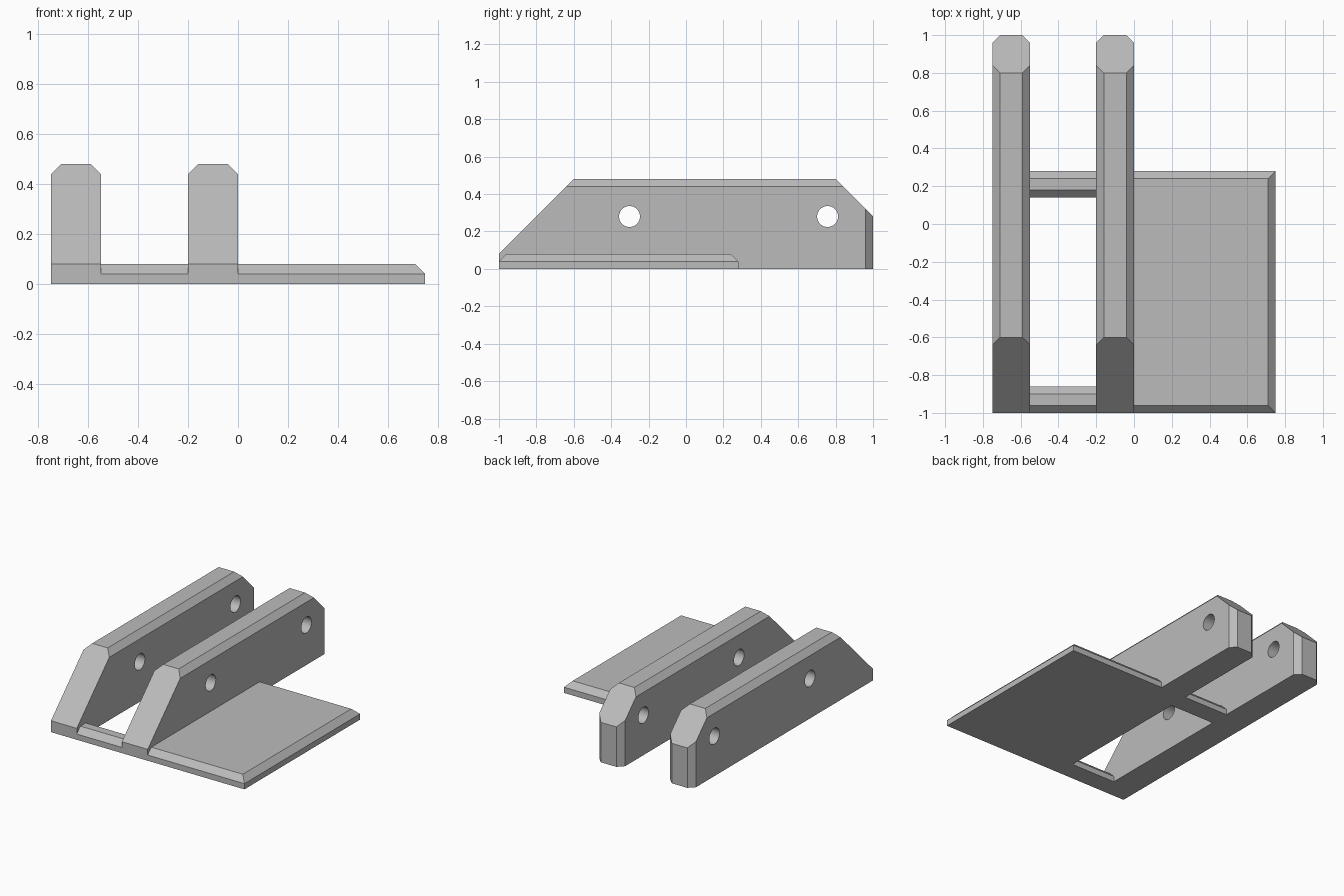
import bpy, bmesh, math
from mathutils import Vector

if "Cube" in bpy.data.objects:
    bpy.data.objects.remove(bpy.data.objects["Cube"])

C = 0.04  # chamfer size

grey = bpy.data.materials.new("plain grey")
grey.diffuse_color = (0.5, 0.5, 0.5, 1)
grey.use_nodes = True
grey.node_tree.nodes["Principled BSDF"].inputs["Base Color"].default_value = grey.diffuse_color


def prism(name, x0, x1, profile, cuts):
    """Extrude a (y, z) profile along x, then trim it with (point, normal) planes."""
    bm = bmesh.new()
    face = bm.faces.new([bm.verts.new((x0, y, z)) for y, z in profile])
    ext = bmesh.ops.extrude_face_region(bm, geom=[face])
    bmesh.ops.translate(bm, vec=(x1 - x0, 0, 0),
                        verts=[v for v in ext["geom"] if isinstance(v, bmesh.types.BMVert)])
    for point, normal in cuts:
        res = bmesh.ops.bisect_plane(bm, geom=bm.verts[:] + bm.edges[:] + bm.faces[:],
                                     plane_co=Vector(point), plane_no=Vector(normal).normalized(),
                                     clear_outer=True)
        rim = [e for e in res["geom_cut"] if isinstance(e, bmesh.types.BMEdge)]
        bmesh.ops.edgeloop_fill(bm, edges=rim)
    bmesh.ops.recalc_face_normals(bm, faces=bm.faces[:])
    mesh = bpy.data.meshes.new(name)
    bm.to_mesh(mesh)
    bm.free()
    mesh.materials.append(grey)
    obj = bpy.data.objects.new(name, mesh)
    bpy.context.collection.objects.link(obj)
    return obj


def slab(name, x0, x1, y0, y1, cuts=()):
    """Thin strip with chamfered front and back top edges."""
    profile = [(y0, 0), (y0, C), (y0 + C, 2 * C), (y1 - C, 2 * C), (y1, C), (y1, 0)]
    return prism(name, x0, x1, profile, cuts)


# Pin hole cutters running through both rails
cutters = []
for i, y in enumerate((-0.302, 0.757)):
    bpy.ops.mesh.primitive_cylinder_add(vertices=48, radius=0.056, depth=1.4,
                                        location=(-0.375, y, 0.28),
                                        rotation=(0, math.pi / 2, 0))
    cutter = bpy.context.object
    cutter.name = f"hole_cutter_{i + 1}"
    cutter.data.materials.append(grey)
    cutter.hide_render = True
    cutter.hide_set(True)
    cutters.append(cutter)

# Two upright rails with sloped ends, chamfered top and rear edges
rail_profile = [(-1, 0), (-1, 0.08), (-0.6, 0.48), (0.8, 0.48), (1, 0.28), (1, 0)]
for name, x0, x1 in (("left_rail", -0.75, -0.55), ("right_rail", -0.2, 0.0)):
    cuts = []
    for x, s in ((x0, -1), (x1, 1)):
        cuts.append(((x, 0, 0.48 - C), (s, 0, 1)))
        cuts.append(((x, 1 - C, 0), (s, 1, 0)))
    rail = prism(name, x0, x1, rail_profile, cuts)
    for cutter in cutters:
        mod = rail.modifiers.new("pin_hole", "BOOLEAN")
        mod.operation = "DIFFERENCE"
        mod.solver = "EXACT"
        mod.object = cutter
    bpy.ops.object.select_all(action="DESELECT")
    bpy.context.view_layer.objects.active = rail
    rail.select_set(True)
    for mod in list(rail.modifiers):
        bpy.ops.object.modifier_apply(modifier=mod.name)
    bpy.ops.object.shade_smooth_by_angle(angle=math.radians(20))

# Cross bars joining the rails
slab("front_cross_bar", -0.55, -0.2, -1, -0.86)
slab("rear_cross_bar", -0.55, -0.2, 0.14, 0.28)

# Wide base plate with a chamfered outer edge
slab("base_plate", 0, 0.75, -1, 0.28, [((0.75, 0, C), (1, 0, 1))])
